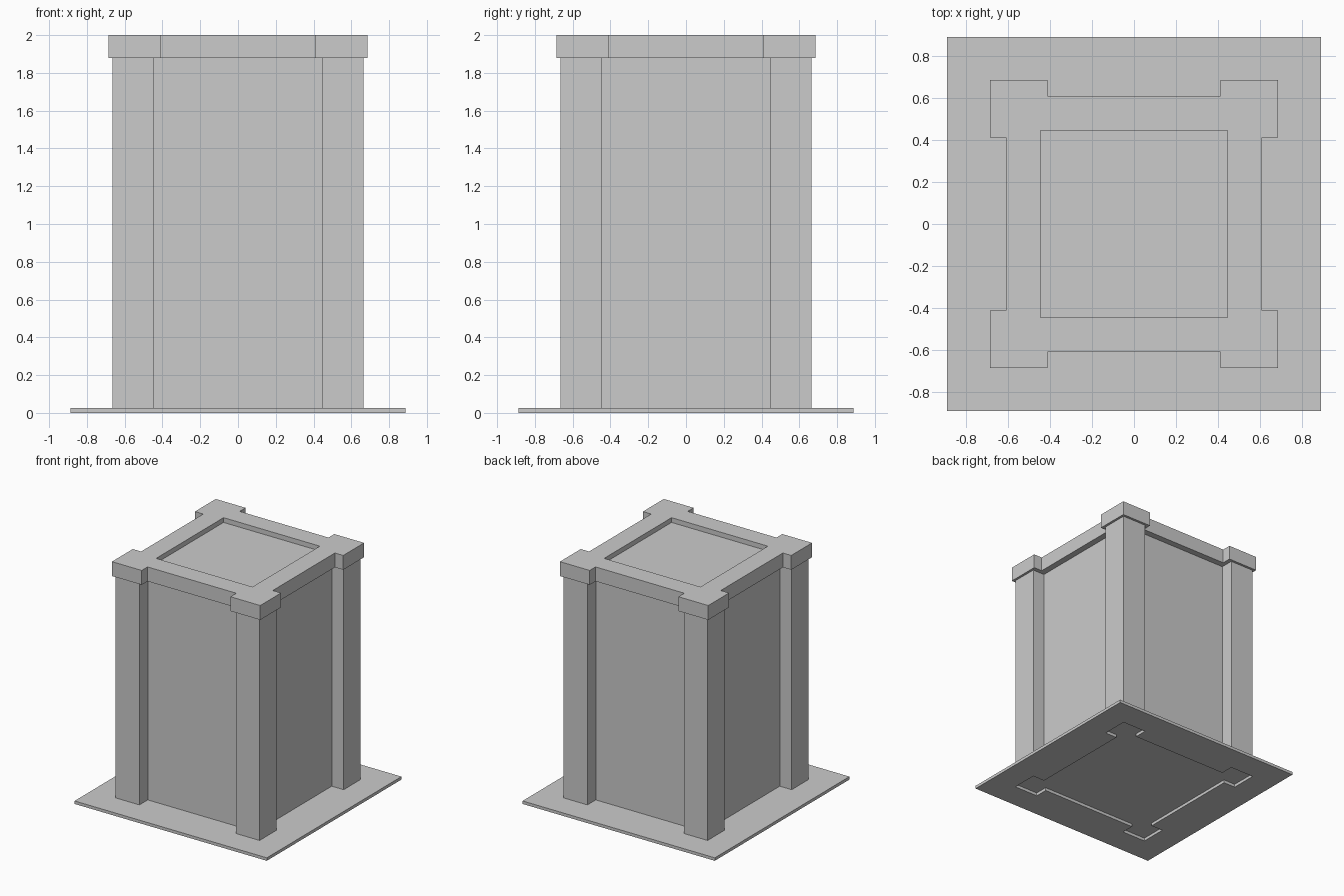
import bpy, bmesh

if "Cube" in bpy.data.objects:
    bpy.data.objects.remove(bpy.data.objects["Cube"])


def notched(outer, panel, inner):
    """Square with projecting corner blocks, as 20 points."""
    quad = [(panel, inner), (outer, inner), (outer, outer), (inner, outer), (inner, panel)]
    return spin(quad)


def square(half, inner):
    """Square with the same 20-point layout, so it lofts to a notched outline."""
    m = (half + inner) / 2
    return spin([(half, inner), (half, m), (half, half), (m, half), (inner, half)])


def spin(quad):
    pts, cur = [], quad
    for _ in range(4):
        pts += cur
        cur = [(-y, x) for x, y in cur]
    return pts


def loft(name, rings, close_start=False, close_end=False, cyclic=False):
    bm = bmesh.new()
    loops = [[bm.verts.new((x, y, z)) for x, y in pts] for pts, z in rings]
    pairs = list(zip(loops, loops[1:]))
    if cyclic:
        pairs.append((loops[-1], loops[0]))
    for a, b in pairs:
        n = len(a)
        for i in range(n):
            j = (i + 1) % n
            bm.faces.new((a[i], a[j], b[j], b[i]))
    if close_start:
        bm.faces.new(loops[0][::-1])
    if close_end:
        bm.faces.new(loops[-1])
    bmesh.ops.recalc_face_normals(bm, faces=bm.faces[:])
    me = bpy.data.meshes.new(name)
    bm.to_mesh(me)
    bm.free()
    ob = bpy.data.objects.new(name, me)
    bpy.context.collection.objects.link(ob)
    return ob


PLATE_TOP, CAP_BOTTOM, TOP = 0.025, 1.88, 2.0
body = notched(0.665, 0.555, 0.445)
cap = notched(0.685, 0.608, 0.41)
plate = square(0.888, 0.445)
recess = square(0.445, 0.41)

# Tower: panelled body with corner pillars, overhanging cap, recessed top
loft("tower", [(body, PLATE_TOP), (body, CAP_BOTTOM), (cap, CAP_BOTTOM), (cap, TOP),
               (recess, TOP), (recess, TOP - 0.04)], close_start=True, close_end=True)

# Thin base plate with a cut-out under the tower
loft("base_plate", [(body, 0), (plate, 0), (plate, PLATE_TOP), (body, PLATE_TOP)], cyclic=True)
